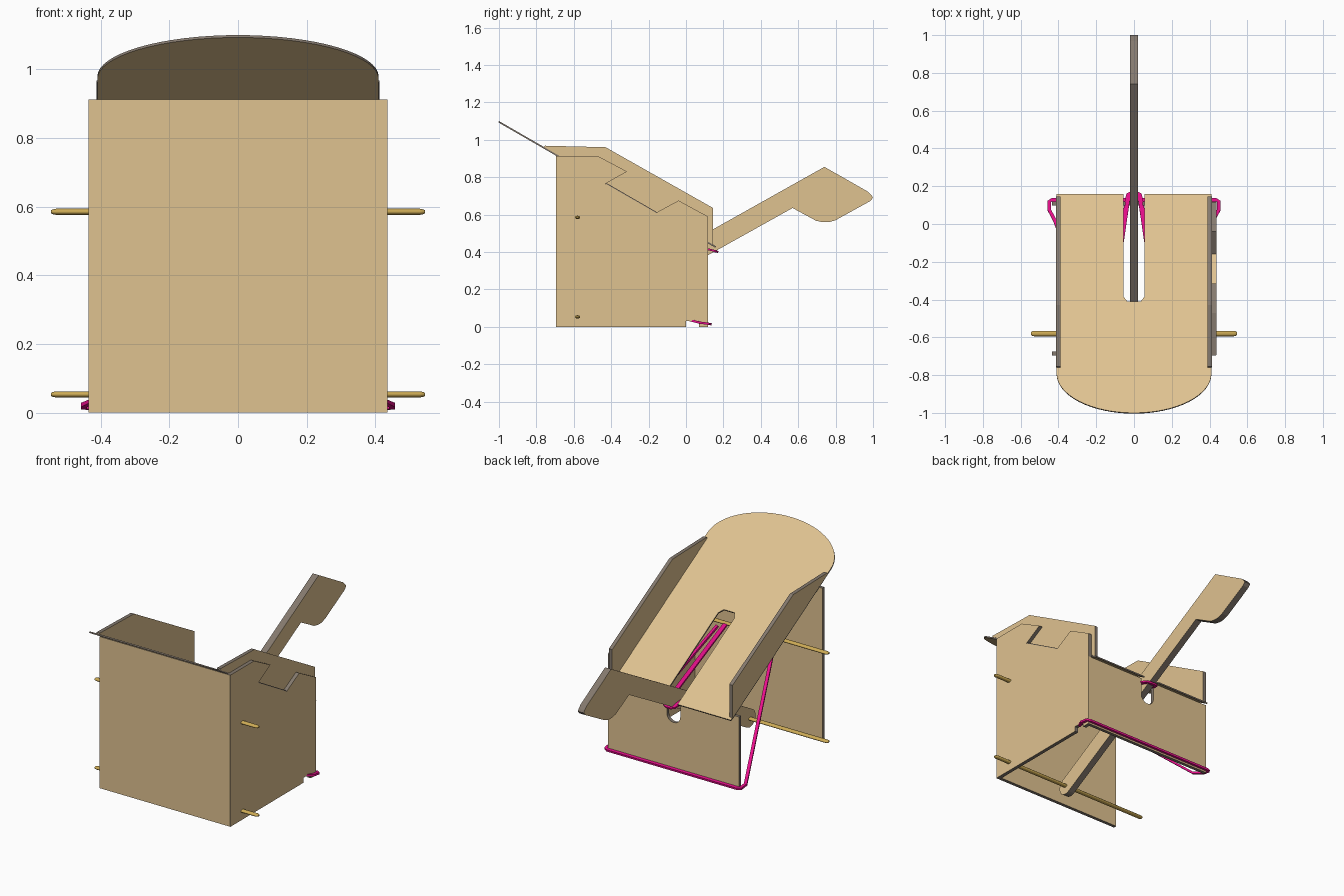
import bpy, bmesh, math
from mathutils import Vector

if "Cube" in bpy.data.objects:
    bpy.data.objects.remove(bpy.data.objects["Cube"])


def material(name, rgb):
    m = bpy.data.materials.new(name)
    m.diffuse_color = (*rgb, 1)
    m.use_nodes = True
    m.node_tree.nodes["Principled BSDF"].inputs["Base Color"].default_value = m.diffuse_color
    return m


WOOD = material("light plywood", (0.74, 0.54, 0.28))
EDGE = material("cut edge grey brown", (0.23, 0.19, 0.155))
DOWEL = material("golden dowel", (0.60, 0.40, 0.09))
PINK = material("pink elastic", (0.90, 0.005, 0.29))


def add(name, bm, mats):
    bmesh.ops.recalc_face_normals(bm, faces=bm.faces[:])
    me = bpy.data.meshes.new(name)
    bm.to_mesh(me)
    bm.free()
    for m in mats:
        me.materials.append(m)
    ob = bpy.data.objects.new(name, me)
    bpy.context.collection.objects.link(ob)
    return ob


def plate(name, pts, offset):
    """Cut sheet: wood on the two broad faces, dark on the rim."""
    bm = bmesh.new()
    off = Vector(offset)
    a = [bm.verts.new(p) for p in pts]
    b = [bm.verts.new(Vector(p) + off) for p in pts]
    bm.faces.new(a)
    bm.faces.new(b[::-1])
    n = len(pts)
    for i in range(n):
        j = (i + 1) % n
        bm.faces.new((a[i], b[i], b[j], a[j])).material_index = 1
    return add(name, bm, [WOOD, EDGE])


def side_plate(name, yz, x, t):
    return plate(name, [(x, y, z) for y, z in yz], (t, 0, 0))


def upright(name, xz, y, t):
    return plate(name, [(x, y, z) for x, z in xz], (0, t, 0))


def slope(y):
    return 0.523 - 0.577 * y


# front panel
upright("front_panel", [(-0.435, 0), (0.435, 0), (0.435, 0.912), (-0.435, 0.912)], -0.695, 0.02)

# back panel with round-bottomed lever slot
slot = [(0.045 * math.cos(a), 0.335 + 0.045 * math.sin(a))
        for a in [-math.pi * i / 8 for i in range(9)]]
upright("back_panel", [(-0.435, 0), (0.435, 0), (0.435, 0.44), (0.045, 0.44)] + slot
        + [(-0.045, 0.44), (-0.435, 0.44)], 0.098, 0.02)

# right side panel, notched for the ramp tab and for the elastic
side_plate("right_side_panel", [
    (-0.694, 0), (-0.694, 0.912), (-0.47, 0.912), (-0.315, 0.83), (-0.43, 0.765),
    (-0.16, 0.61), (-0.04, 0.675), (0.117, 0.59), (0.117, 0), (0.07, 0),
    (0.07, 0.03), (0.0, 0.03), (0.0, 0)], 0.414, 0.022)

# sloping ramp with rounded front, right tab and lever slot
arc = [(0.41 * math.cos(a), -0.79 - 0.21 * math.sin(a))
       for a in [math.pi * i / 32 for i in range(33)]]
plan = arc + [(-0.41, 0.16), (-0.055, 0.16), (-0.055, -0.385), (-0.035, -0.41),
              (0.035, -0.41), (0.055, -0.385), (0.055, 0.16), (0.41, 0.16),
              (0.41, -0.16), (0.433, -0.16), (0.433, -0.425), (0.41, -0.425)]
plate("ramp", [(x, y, slope(y)) for x, y in plan], (0, -0.004, -0.007))

# guard rails along both sides of the ramp
rail = [(-0.76, slope(-0.76)), (-0.755, 0.968), (-0.43, 0.96), (0.145, 0.635), (0.145, slope(0.145))]
for s, label in ((1, "right"), (-1, "left")):
    side_plate(label + "_rail", rail, s * 0.39, s * 0.022)

# lever with paddle, pivoting on the lower dowel at its rounded inner end
ang = math.atan(0.56)
tip = [(-0.58 + 0.053 * math.cos(a), 0.054 + 0.053 * math.sin(a))
       for a in [ang - math.pi / 2 - math.pi * i / 10 for i in range(11)]]
side_plate("lever", [(0.74, 0.855), (0.97, 0.724), (0.992, 0.703), (1.0, 0.69), (0.985, 0.672),
                     (0.80, 0.57), (0.765, 0.559), (0.73, 0.559), (0.695, 0.567),
                     (0.57, 0.635)] + tip, -0.02, 0.04)

# flattened dowels through the front of the box
for z, label in ((0.585, "upper"), (0.053, "lower")):
    bm = bmesh.new()
    n = 16
    rings = []
    for x, k in ((-0.545, 0.45), (-0.541, 0.75), (-0.53, 1), (0.53, 1), (0.541, 0.75), (0.545, 0.45)):
        rings.append([bm.verts.new((x, -0.58 + 0.0145 * k * math.cos(2 * math.pi * i / n),
                                    z + 0.009 * k * math.sin(2 * math.pi * i / n))) for i in range(n)])
    for p, q in zip(rings, rings[1:]):
        for i in range(n):
            j = (i + 1) % n
            bm.faces.new((p[i], p[j], q[j], q[i])).smooth = True
    bm.faces.new(rings[0])
    bm.faces.new(rings[-1])
    add(label + "_dowel", bm, [DOWEL])


def elastic(name, half, up, w, t):
    """Flat band swept along a path mirrored in x."""
    pts = [Vector(p) for p in half + [(-x, y, z) for x, y, z in reversed(half)]]
    bm = bmesh.new()
    rings = []
    for i, p in enumerate(pts):
        d1 = (pts[min(i + 1, len(pts) - 1)] - pts[max(i, 1) - 1]).normalized()
        side = Vector(up).cross(d1).normalized()
        nor = d1.cross(side)
        rings.append([bm.verts.new(p + side * w * a + nor * t * b)
                      for a, b in ((1, 1), (-1, 1), (-1, -1), (1, -1))])
    for p, q in zip(rings, rings[1:]):
        for i in range(4):
            j = (i + 1) % 4
            bm.faces.new((p[i], p[j], q[j], q[i]))
    bm.faces.new(rings[0])
    bm.faces.new(rings[-1])
    add(name, bm, [PINK])


# elastic round the foot of the box and elastic pulling the lever
elastic("base_elastic", [(0.19, -0.57, 0.56), (0.42, 0.02, 0.035), (0.449, 0.075, 0.022),
                         (0.449, 0.12, 0.016), (0.435, 0.128, 0.0145)], (0, 0.15, 1), 0.009, 0.006)
elastic("lever_elastic", [(0.138, -0.58, 0.585), (0.036, 0.12, 0.414), (0.028, 0.155, 0.405),
                          (0.015, 0.16, 0.402)], (0, 0.234, 1), 0.013, 0.005)
